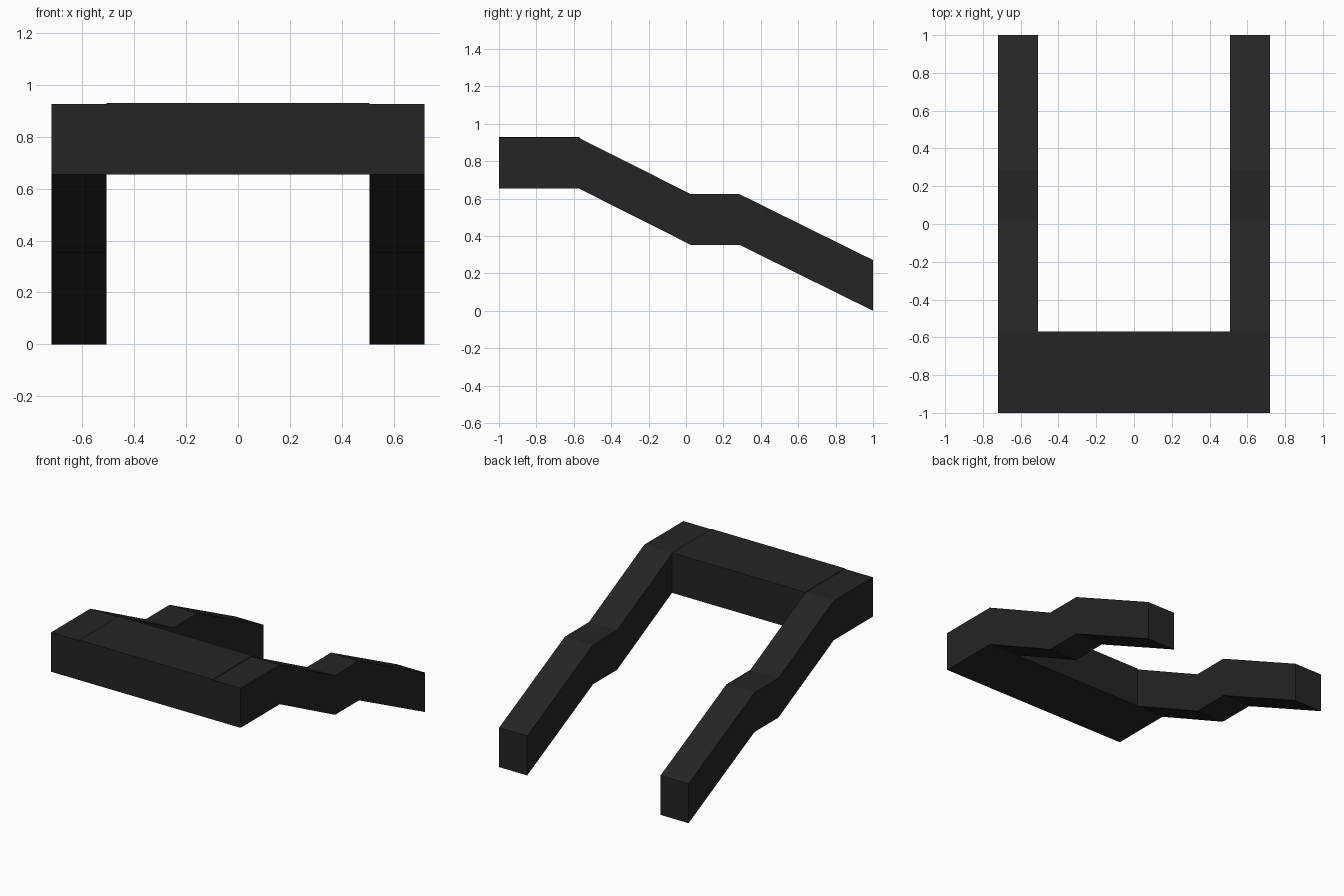
import bpy, bmesh

if "Cube" in bpy.data.objects:
    bpy.data.objects.remove(bpy.data.objects["Cube"])

black = bpy.data.materials.new("matte black")
black.diffuse_color = (0.018, 0.018, 0.018, 1)
black.use_nodes = True
black.node_tree.nodes["Principled BSDF"].inputs["Base Color"].default_value = black.diffuse_color


def extrude_profile(name, profile, x0, x1):
    """Extrude a (y, z) outline along x into a closed solid."""
    bm = bmesh.new()
    face = bm.faces.new([bm.verts.new((x0, y, z)) for y, z in profile])
    ext = bmesh.ops.extrude_face_region(bm, geom=[face])
    moved = [v for v in ext["geom"] if isinstance(v, bmesh.types.BMVert)]
    bmesh.ops.translate(bm, verts=moved, vec=(x1 - x0, 0, 0))
    bmesh.ops.recalc_face_normals(bm, faces=bm.faces)
    mesh = bpy.data.meshes.new(name)
    bm.to_mesh(mesh)
    bm.free()
    mesh.materials.append(black)
    obj = bpy.data.objects.new(name, mesh)
    bpy.context.collection.objects.link(obj)
    return obj


# Stepped side rails: one centre line, offset up by the rail height
lower = [(-1, 0.655), (-0.575, 0.655), (0.025, 0.353), (0.285, 0.353), (1, 0)]
HEIGHT = 0.271
rail = lower + [(y, z + HEIGHT) for y, z in reversed(lower)]
extrude_profile("left_rail", rail, -0.72, -0.507)
extrude_profile("right_rail", rail, 0.507, 0.72)

# Front crossbar joining the rails, very slightly taller than them
bar = [(-1, 0.655), (-0.57, 0.655), (-0.57, 0.93), (-1, 0.93)]
extrude_profile("front_crossbar", bar, -0.507, 0.507)
